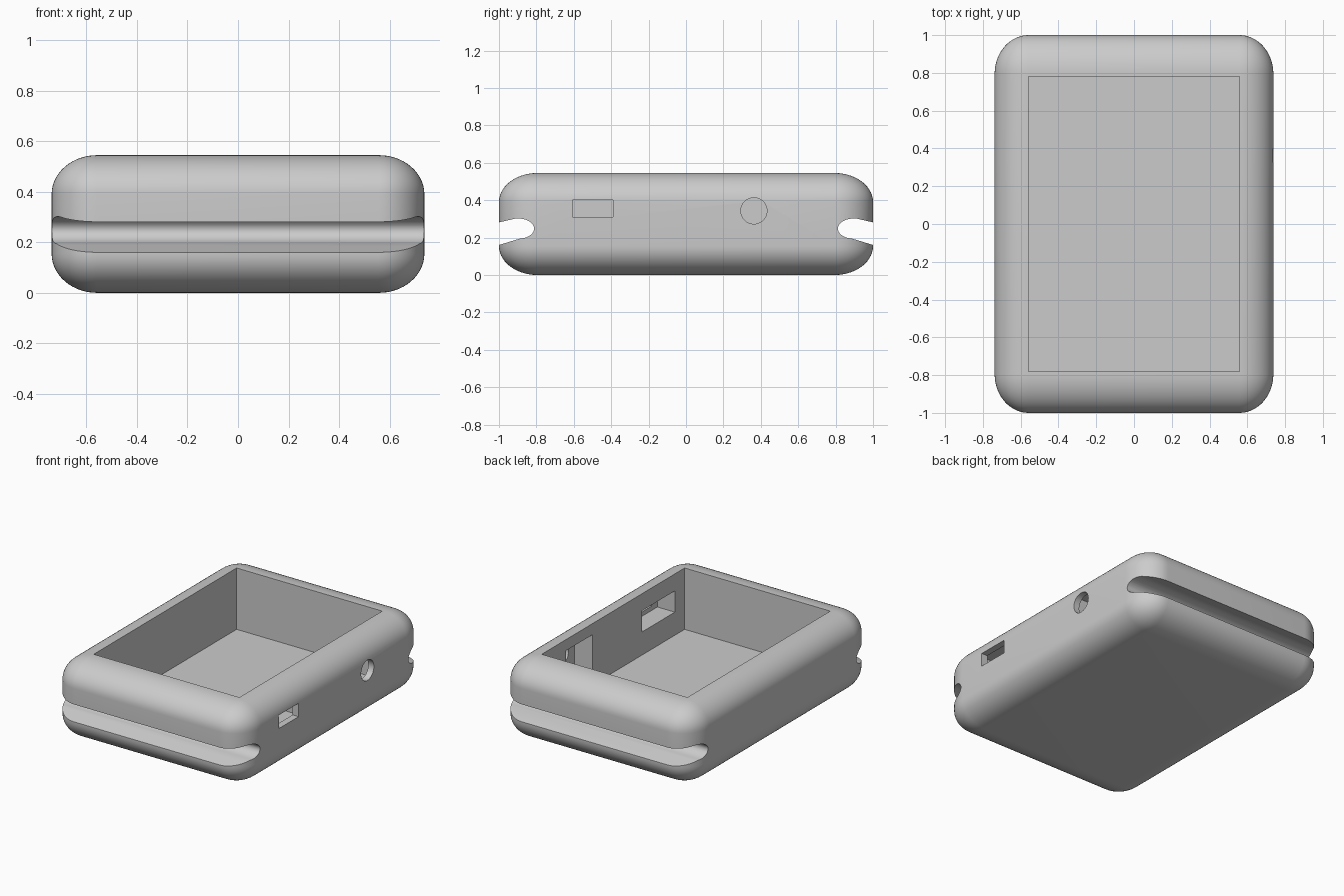
import bpy
import bmesh
import math
from mathutils import Matrix, Vector

default = bpy.data.objects.get("Cube")
if default:
    bpy.data.objects.remove(default, do_unlink=True)

grey = bpy.data.materials.new("plain grey")
grey.use_nodes = True
grey.diffuse_color = (0.6, 0.6, 0.6, 1)
grey.node_tree.nodes["Principled BSDF"].inputs["Base Color"].default_value = grey.diffuse_color

WIDTH, LENGTH, HEIGHT = 1.476, 2.0, 0.545


def finish(bm, name):
    bmesh.ops.recalc_face_normals(bm, faces=bm.faces)
    mesh = bpy.data.meshes.new(name)
    bm.to_mesh(mesh)
    bm.free()
    mesh.materials.append(grey)
    obj = bpy.data.objects.new(name, mesh)
    bpy.context.collection.objects.link(obj)
    return obj


def box(name, low, high):
    """Box between two opposite corners."""
    low, high = Vector(low), Vector(high)
    bm = bmesh.new()
    place = Matrix.Translation((low + high) / 2) @ Matrix.Diagonal((*(high - low), 1))
    bmesh.ops.create_cube(bm, size=1, matrix=place)
    return finish(bm, name)


def rounded_box(name, size, radii):
    """Box rounded on a unit radius, then stretched so each axis has its own radius."""
    bm = bmesh.new()
    bmesh.ops.create_cube(bm, size=1)
    bmesh.ops.scale(bm, vec=[s / r for s, r in zip(size, radii)], verts=bm.verts)
    bmesh.ops.bevel(bm, geom=bm.edges[:], offset=1, segments=14, profile=0.5,
                    affect='EDGES')
    bmesh.ops.scale(bm, vec=radii, verts=bm.verts)
    bmesh.ops.translate(bm, vec=(0, 0, size[2] / 2), verts=bm.verts)
    return finish(bm, name)


def strap_groove(name, side):
    """Sloping slot with a rounded nose, run across the whole width."""
    profile = [(1.1, 0.258)]
    for i in range(21):
        a = math.radians(78 + i * 9.3)
        profile.append((0.897 + 0.085 * math.cos(a), 0.248 + 0.054 * math.sin(a)))
    profile.append((1.1, 0.130))
    bm = bmesh.new()
    face = bm.faces.new([bm.verts.new((-1, side * y, z)) for y, z in profile])
    swept = bmesh.ops.extrude_face_region(bm, geom=[face])["geom"]
    bmesh.ops.translate(bm, vec=(2, 0, 0),
                        verts=[v for v in swept if isinstance(v, bmesh.types.BMVert)])
    return finish(bm, name)


def round_hole(name, centre, radius, depth):
    bm = bmesh.new()
    place = Matrix.Translation(centre) @ Matrix.Rotation(math.pi / 2, 4, 'Y')
    bmesh.ops.create_cone(bm, cap_ends=True, segments=48, radius1=radius,
                          radius2=radius, depth=depth, matrix=place)
    return finish(bm, name)


# Rounded outer shell
case = rounded_box("case_body", (WIDTH, LENGTH, HEIGHT), (0.18, 0.205, 0.155))

# Open cavity, wall pockets with their outer openings, and end grooves
cutters = [
    box("cavity", (-0.558, -0.782, 0.12), (0.558, 0.782, 0.7)),
    box("port_pocket", (0.5, -0.675, 0.28), (0.692, -0.315, 0.427)),
    box("port_opening", (0.6, -0.608, 0.31), (0.8, -0.391, 0.402)),
    box("button_pocket", (0.5, 0.225, 0.22), (0.695, 0.515, 0.468)),
    round_hole("button_opening", (0.7, 0.363, 0.343), 0.07, 0.2),
    strap_groove("front_groove", -1),
    strap_groove("back_groove", 1),
]

bpy.context.view_layer.objects.active = case
for cutter in cutters:
    cut = case.modifiers.new(cutter.name, 'BOOLEAN')
    cut.operation = 'DIFFERENCE'
    cut.solver = 'EXACT'
    cut.object = cutter
    bpy.ops.object.modifier_apply(modifier=cut.name)
    bpy.data.objects.remove(cutter, do_unlink=True)

# Smooth rounds with crisp cut edges
bpy.ops.object.select_all(action='DESELECT')
case.select_set(True)
bpy.ops.object.shade_smooth_by_angle(angle=math.radians(25))
